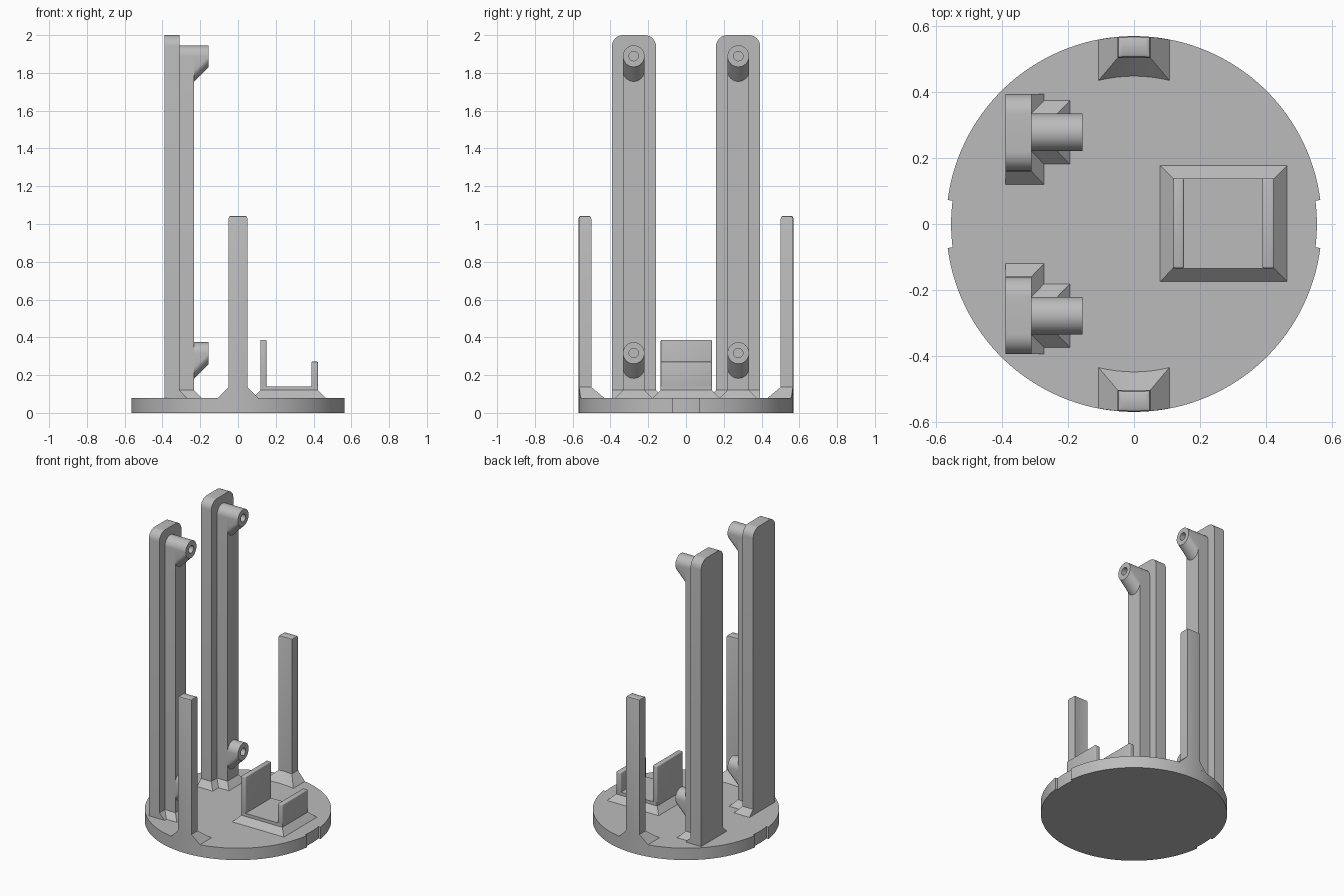
import bpy, bmesh
from math import sin, cos, pi, sqrt, radians
from mathutils import Vector

cube = bpy.data.objects.get("Cube")
if cube:
    bpy.data.objects.remove(cube, do_unlink=True)

grey = bpy.data.materials.new("plain_grey")
grey.use_nodes = True
grey.diffuse_color = (0.5, 0.5, 0.5, 1)
grey.node_tree.nodes["Principled BSDF"].inputs["Base Color"].default_value = (0.5, 0.5, 0.5, 1)

R = 0.568       # base radius
DECK = 0.08     # top of the base
FLARE = 0.12    # top of the flared feet


def finish(name, bm, bevel=0):
    """Turn a bmesh into a shaded object."""
    bmesh.ops.recalc_face_normals(bm, faces=bm.faces)
    if bevel:
        bmesh.ops.bevel(bm, geom=bm.edges[:], offset=bevel, segments=3,
                        profile=0.5, affect='EDGES')
    mesh = bpy.data.meshes.new(name)
    bm.to_mesh(mesh)
    bm.free()
    mesh.materials.append(grey)
    obj = bpy.data.objects.new(name, mesh)
    bpy.context.collection.objects.link(obj)
    bpy.ops.object.select_all(action='DESELECT')
    obj.select_set(True)
    bpy.context.view_layer.objects.active = obj
    bpy.ops.object.shade_smooth_by_angle(angle=radians(30))
    return obj


def loft(name, rings, bevel=0):
    """Closed solid through rings that have equal point counts."""
    bm = bmesh.new()
    rows = [[bm.verts.new(p) for p in ring] for ring in rings]
    n = len(rows[0])
    for a, b in zip(rows, rows[1:]):
        for i in range(n):
            j = (i + 1) % n
            bm.faces.new((a[i], a[j], b[j], b[i]))
    bm.faces.new(rows[0])
    bm.faces.new(rows[-1])
    return finish(name, bm, bevel)


def rect(x0, x1, y0, y1, z):
    return [(x0, y0, z), (x1, y0, z), (x1, y1, z), (x0, y1, z)]


def arc(cy, cz, r, a0, a1, steps):
    return [(cy + r * cos(a0 + (a1 - a0) * i / steps),
             cz + r * sin(a0 + (a1 - a0) * i / steps)) for i in range(steps + 1)]


def prism_x(name, profile, x0, x1):
    """Extrude a (y, z) profile along x."""
    return loft(name, [[(x, y, z) for y, z in profile] for x in (x0, x1)])


# Round base with a shallow notch on each side
half = 0.128
outline = []
for start in (0, pi):
    for i in range(9):
        a = start - half + 2 * half * i / 8
        outline.append((0.553 * cos(a), 0.553 * sin(a)))
    for i in range(65):
        a = start + half + (pi - 2 * half) * i / 64
        outline.append((R * cos(a), R * sin(a)))
loft("base_disc", [[(x, y, z) for x, y in outline] for z in (0, DECK)])


# Short posts that follow the rim, with flared feet
def rim_ring(side, width, inner, outer, z, steps=12):
    xs = [width * (2 * i / steps - 1) for i in range(steps + 1)]
    return ([(x, side * sqrt(outer**2 - x * x), z) for x in xs] +
            [(x, side * sqrt(inner**2 - x * x), z) for x in reversed(xs)])


for side, label in ((-1, "front"), (1, "back")):
    loft(label + "_rim_post", [
        rim_ring(side, 0.107, 0.447, R, DECK),
        rim_ring(side, 0.05, 0.504, R, 0.137),
        rim_ring(side, 0.05, 0.504, R, 1.03),
        rim_ring(side, 0.047, 0.507, R - 0.003, 1.039),
        rim_ring(side, 0.039, 0.515, R - 0.011, 1.043)])


# Screw boss: horizontal tube with a sloped support underneath
def boss(name, cy, cz, r=0.057, tip=-0.155, root=-0.235):
    bm = bmesh.new()
    for x, drop in ((tip, 0), (root, 0), (root, tip - root)):
        for y, z in arc(cy, cz - drop, r, 0, 2 * pi, 40)[:-1]:
            bm.verts.new((x, y, z))
    bmesh.ops.convex_hull(bm, input=bm.verts[:])
    bmesh.ops.dissolve_limit(bm, angle_limit=radians(1),
                             verts=bm.verts[:], edges=bm.edges[:])
    bmesh.ops.recalc_face_normals(bm, faces=bm.faces)
    cap = max(bm.faces, key=lambda f: f.calc_center_median().x)
    bmesh.ops.inset_individual(bm, faces=[cap], thickness=r - 0.025)
    cap = min((f for f in bm.faces if f.normal.x > 0.99),
              key=lambda f: (f.calc_center_median() - Vector((tip, cy, cz))).length
              + f.calc_area())
    hole = bmesh.ops.extrude_discrete_faces(bm, faces=[cap])["faces"][0]
    bmesh.ops.translate(bm, verts=hole.verts[:], vec=(-0.07, 0, 0))
    return finish(name, bm)


# Tall columns: plate, rib, flared feet and two bosses each
MID = 0.277
for side, label in ((-1, "front"), (1, "back")):
    y_in, y_out = MID - 0.118, MID + 0.116
    plate = ([(y_out, DECK)] + arc(y_out - 0.06, 1.94, 0.06, 0, pi / 2, 8) +
             arc(y_in + 0.06, 1.94, 0.06, pi / 2, pi, 8) + [(y_in, DECK)])
    prism_x(label + "_column_plate", [(side * y, z) for y, z in plate], -0.388, -0.31)

    rib = ([(MID + 0.057, DECK)] + arc(MID, 1.889, 0.057, 0, pi, 20) +
           [(MID - 0.057, DECK)])
    prism_x(label + "_column_rib", [(side * y, z) for y, z in rib], -0.315, -0.232)

    feet = {"plate_foot": [rect(-0.388, -0.272, y_in - 0.039, y_out, DECK),
                           rect(-0.388, -0.31, y_in, y_out, FLARE)],
            "rib_foot": [rect(-0.315, -0.194, MID - 0.096, MID + 0.096, DECK),
                         rect(-0.315, -0.232, MID - 0.057, MID + 0.057, FLARE)]}
    for part, rings in feet.items():
        loft(label + "_" + part,
             [[(x, side * y, z) for x, y, z in ring] for ring in rings])

    boss(label + "_upper_boss", side * MID, 1.889)
    boss(label + "_lower_boss", side * MID, 0.317)

# Open holder: flared foot, floor, tall wall and low wall
loft("holder_foot", [rect(0.079, 0.463, -0.174, 0.177, DECK),
                     rect(0.118, 0.424, -0.134, 0.138, FLARE)])
loft("holder_floor", [rect(0.118, 0.424, -0.134, 0.138, FLARE),
                      rect(0.118, 0.424, -0.134, 0.138, 0.141)])
loft("holder_tall_wall", [rect(0.118, 0.151, -0.134, 0.138, FLARE - 0.01),
                          rect(0.118, 0.151, -0.134, 0.138, 0.386)], bevel=0.006)
loft("holder_low_wall", [rect(0.388, 0.424, -0.134, 0.138, FLARE - 0.01),
                         rect(0.388, 0.424, -0.134, 0.138, 0.271)], bevel=0.006)
